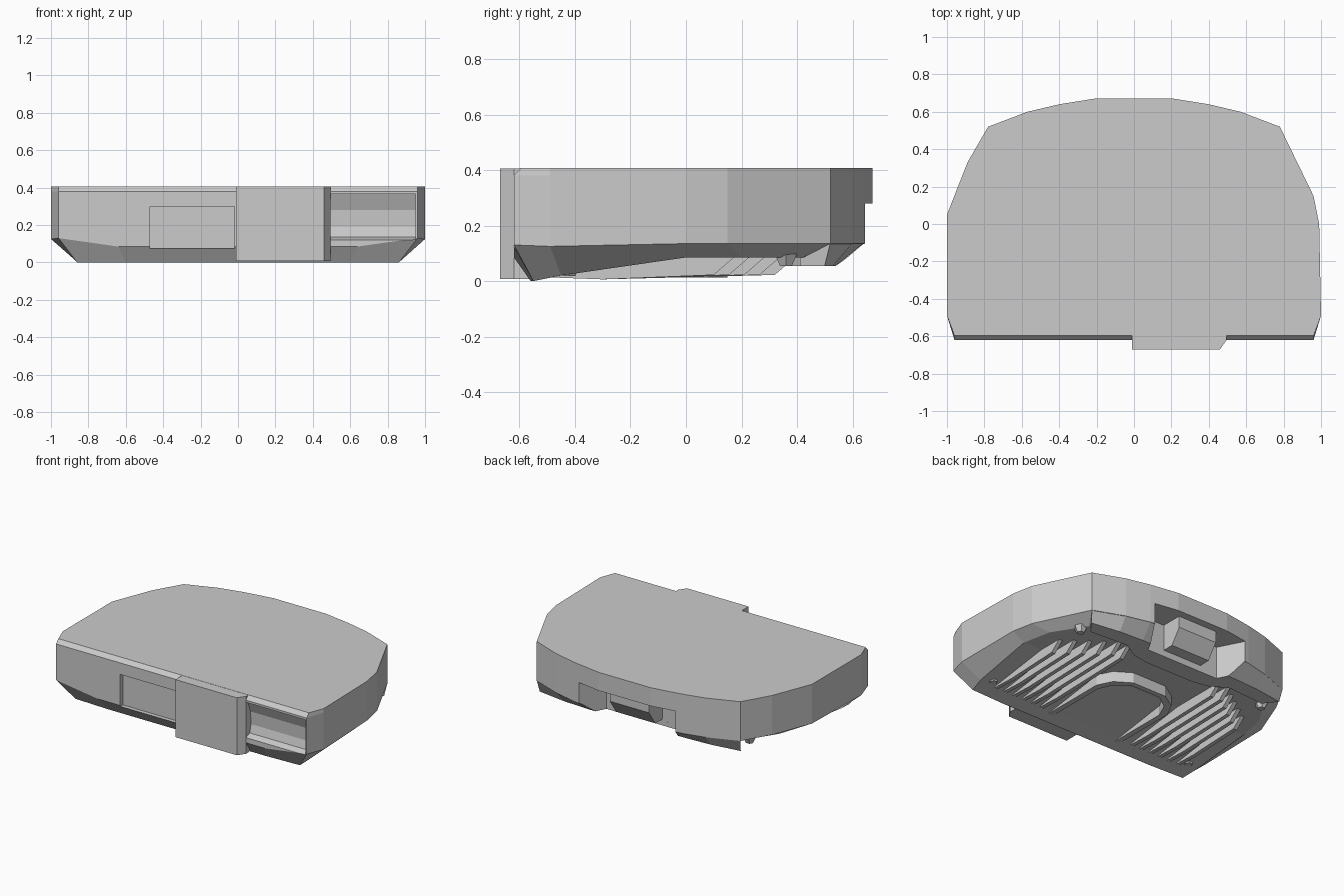
import bpy, bmesh, math

if "Cube" in bpy.data.objects:
    bpy.data.objects.remove(bpy.data.objects["Cube"])


def make(name, verts, faces):
    mesh = bpy.data.meshes.new(name)
    mesh.from_pydata(verts, [], faces)
    bm = bmesh.new()
    bm.from_mesh(mesh)
    bmesh.ops.recalc_face_normals(bm, faces=bm.faces)
    bm.to_mesh(mesh)
    bm.free()
    ob = bpy.data.objects.new(name, mesh)
    bpy.context.collection.objects.link(ob)
    return ob


def loft(name, rings, close_start=True):
    n = len(rings[0])
    verts = [v for r in rings for v in r]
    faces = [(k * n + i, k * n + (i + 1) % n, (k + 1) * n + (i + 1) % n, (k + 1) * n + i)
             for k in range(len(rings) - 1) for i in range(n)]
    faces.append(tuple(range((len(rings) - 1) * n, len(rings) * n)))
    if close_start:
        faces.append(tuple(range(n)))
    else:  # strip of quads between mirrored pairs, so the floor can bend
        faces += [(i, i + 1, n - 2 - i, n - 1 - i) for i in range(n // 2 - 1)]
    return make(name, verts, faces)


def prism_z(name, pts, z0, z1):
    return loft(name, [[(x, y, z) for x, y in pts] for z in (z0, z1)])


def prism_x(name, pts, x0, x1):
    return loft(name, [[(x, y, z) for y, z in pts] for x in (x0, x1)])


def cut(ob, cutter):
    cutter.hide_render = True
    m = ob.modifiers.new("cut", 'BOOLEAN')
    m.operation, m.solver, m.object = 'DIFFERENCE', 'EXACT', cutter
    bpy.context.view_layer.objects.active = ob
    bpy.ops.object.modifier_apply(modifier=m.name)


def mirrored(half):
    return half + [(-p[0],) + tuple(p[1:]) for p in reversed(half)]


# Shell outline, one side from front to back, with the matching floor points
right = [(.64, -.62), (.96, -.62), (1, -.49), (.99, 0), (.96, .15), (.78, .52),
         (.57, .6), (.4, .64), (.2, .672)]
left = list(right)
left[3:5] = [(1, .05), (.89, .33)]
outline = right + [(-x, y) for x, y in reversed(left)]
skirt = [.085, .13, .125, .135, .135, .135, .135, .135, .135]
skirt += skirt[::-1]
floor = mirrored([(.6, -.56, 0), (.86, -.55, 0), (.88, -.45, .02), (.9, 0, .085),
                  (.86, .2, .085), (.72, .42, .085), (.52, .44, .085),
                  (.36, .45, .085), (.18, .46, .085)])
body = loft("shell", [
    floor,
    [(x, y, z) for (x, y), z in zip(outline, skirt)],
    [(x, y, .38) for x, y in outline],
    [(x, max(y, -.595), .407) for x, y in outline]], close_start=False)

# Rear lip under the floor, wrapping around the notch
lip_edge = [(.77, .5), (.56, .53), (.38, .54), (.18, .54)]
lip_top = [(.78, .52), (.57, .6), (.4, .64), (.2, .66)]
inner = [(.18, .34), (.3, .36), (.42, .43), (.7, .41)]
inner_loop = inner[::-1]


def lip_ring(outer, z):
    half = outer[::-1] + inner_loop
    pts = half + []
    # go along the right outer edge, the inner edge, then mirror back
    return [(x, y, z) for x, y in mirrored(pts)]


lip = loft("rear_lip", [lip_ring(lip_edge, .055), lip_ring(lip_top, .137)])

# Rear notch, with the plug standing inside it
notch = prism_z("notch_cutter", mirrored([(.28, .47), (.45, .8)]), -.2, .28)
cut(body, notch)
cut(lip, notch)
prism_x("rear_plug", [(.44, .1), (.55, .1), (.62, .2), (.62, .29), (.44, .29)], -.15, .15)

# Front window on the left and curved pocket on the right
window = prism_x("window_cutter", [(-.8, .075), (-.585, .075), (-.585, .3), (-.8, .3)], -.47, -.02)
pocket = prism_x("pocket_cutter", [(-.8, .12), (-.62, .12), (-.575, .135), (-.56, .19),
                                   (-.565, .28), (-.6, .365), (-.8, .365)], .49, .95)
cut(body, window)
cut(body, pocket)
for c in (notch, window, pocket):
    bpy.data.objects.remove(c)

# Projecting front block
prism_z("front_block", [(-.01, -.67), (.46, -.67), (.495, -.62), (.49, -.53), (-.01, -.53)], .008, .406)

# Floor fins, six on each side, the outer ones shorter
for s in (-1, 1):
    for i in range(6):
        x = .37 + i * .075
        end = .32 - max(0, i - 1) * .055
        prism_x("floor_fin", [(-.46, .012), (-.3, .006), (end, .022), (end + .09, .1), (-.4, .1)],
                s * (x - .014), s * (x + .014))

# Arched rim in the middle of the floor
arch = mirrored([(.29, -.5), (.29, -.02), (.24, .08), (.13, .15)])
arch_in = [(x * .87, y if y < -.4 else y - .035) for x, y in arch]
prism_z("floor_arch", arch + arch_in[::-1], .012, .11)

# Small corner feet
for s in (-1, 1):
    for y, z in ((-.42, .018), (.36, .055)):
        x = .8 if y < 0 else .74
        rings = [[(s * x + r * math.cos(a * math.pi / 3), y + r * math.sin(a * math.pi / 3), h)
                  for a in range(6)] for r, h in ((.025, z), (.055, z + .06))]
        loft("corner_foot", rings)
